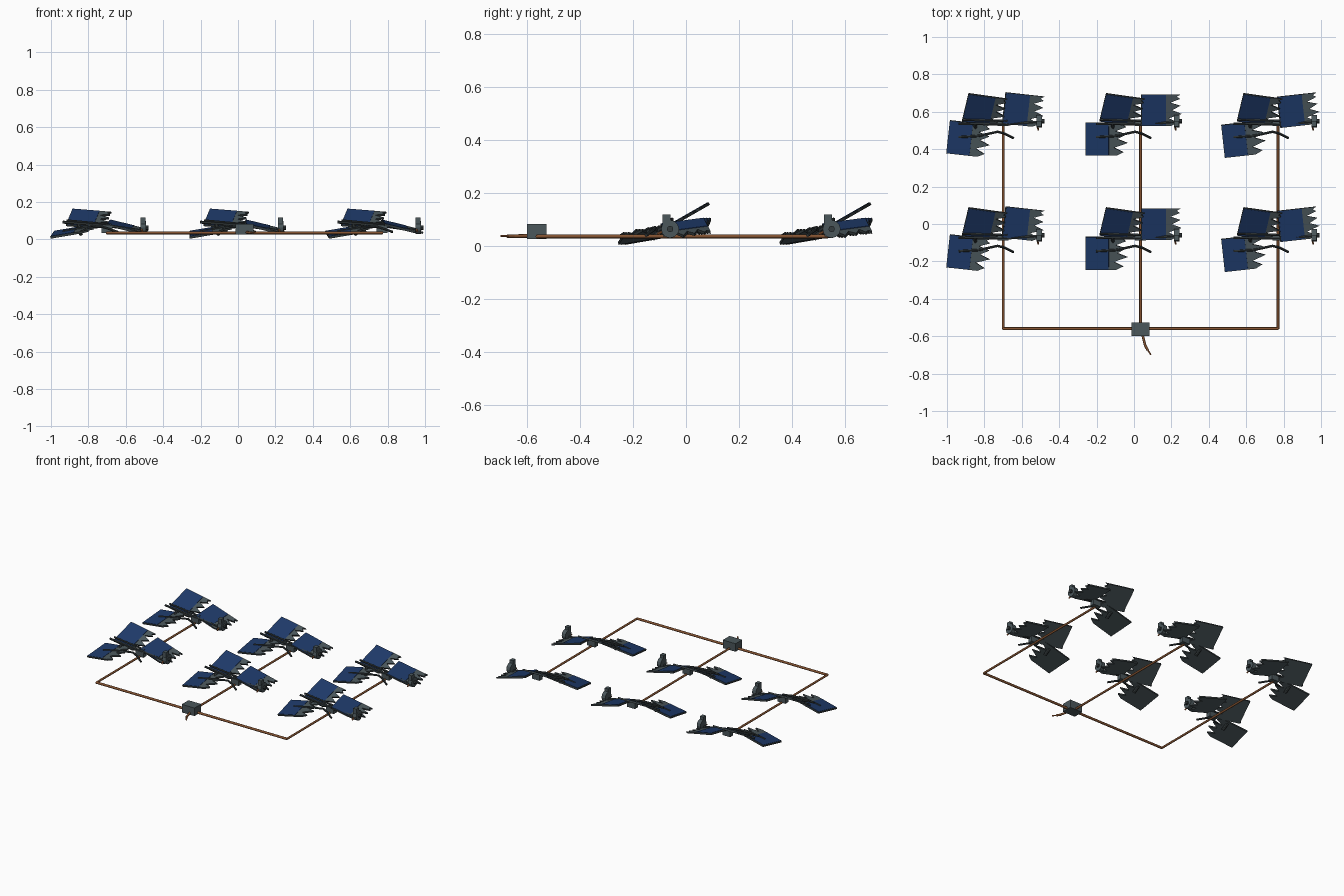
import bpy, bmesh, math
from mathutils import Vector, Matrix

if "Cube" in bpy.data.objects:
    bpy.data.objects.remove(bpy.data.objects["Cube"])


def material(name, rgb):
    m = bpy.data.materials.new(name)
    m.diffuse_color = (*rgb, 1)
    m.use_nodes = True
    m.node_tree.nodes["Principled BSDF"].inputs["Base Color"].default_value = m.diffuse_color
    return m


BLUE = material("cell blue", (0.013, 0.042, 0.142))
GREY = material("metal grey", (0.07, 0.095, 0.105))
DARK = material("dark frame", (0.036, 0.046, 0.049))
COPPER = material("copper pipe", (0.23, 0.085, 0.03))
WIRE = material("bare copper wire", (0.45, 0.15, 0.05))


def finish(name, bm, mats):
    bmesh.ops.recalc_face_normals(bm, faces=bm.faces)
    me = bpy.data.meshes.new(name)
    bm.to_mesh(me)
    bm.free()
    for m in mats:
        me.materials.append(m)
    ob = bpy.data.objects.new(name, me)
    bpy.context.collection.objects.link(ob)
    return ob


def box(name, centre, size, mat):
    bm = bmesh.new()
    bmesh.ops.create_cube(bm, size=1)
    bmesh.ops.scale(bm, vec=size, verts=bm.verts)
    bmesh.ops.translate(bm, vec=centre, verts=bm.verts)
    return finish(name, bm, [mat])


def rods(name, points, radius, mat, sides=8, overlap=0.6, smooth=False):
    # chain of cylinders following a path
    bm = bmesh.new()
    pts = [Vector(p) for p in points]
    for a, b in zip(pts, pts[1:]):
        d = b - a
        mx = Matrix.Translation((a + b) / 2) @ d.to_track_quat('Z', 'Y').to_matrix().to_4x4()
        bmesh.ops.create_cone(bm, cap_ends=True, segments=sides, radius1=radius,
                              radius2=radius, depth=d.length + radius * overlap, matrix=mx)
    if smooth:
        for f in bm.faces:
            f.smooth = len(f.verts) == 4
        for e in bm.edges:
            e.smooth = all(len(f.verts) == 4 for f in e.link_faces)
    return finish(name, bm, [mat])


# torn edge: (position across, reach along)
TEETH = [(0, .74), (.10, .90), (.24, .68), (.38, 1.0), (.50, .76),
         (.64, .97), (.74, .72), (.86, .96), (.93, .88), (1, .97)]


def panel(name, hub, origin, along, across, blue, total, yaw=0):
    o, u, v = Vector(origin), Vector(along), Vector(across)
    n = u.cross(v).normalized()
    mid = o + u * total / 2 + v / 2
    turn = Matrix.Rotation(yaw, 3, 'Z')

    def place(s, t, h):
        return Vector(hub) + mid + turn @ (o + u * s + v * t + n * h - mid)

    # grey slab with jagged end and dark rim
    outline = [(0, 1), (0, 0)] + [(r * total, t) for t, r in TEETH]
    bm = bmesh.new()
    top = [bm.verts.new(place(s, t, 0)) for s, t in outline]
    low = [bm.verts.new(place(s, t, -.011)) for s, t in outline]
    bm.faces.new(top)
    bm.faces.new(low[::-1])
    for i in range(len(top)):
        j = (i + 1) % len(top)
        bm.faces.new((top[i], low[i], low[j], top[j])).material_index = 1
    bm.normal_update()
    bmesh.ops.triangulate(bm, faces=[f for f in bm.faces if len(f.verts) > 4])
    finish(name, bm, [GREY, DARK])

    # blue cell plate
    bm = bmesh.new()
    q = [(.003, .015), (blue, .015), (blue, .985), (.003, .985)]
    a = [bm.verts.new(place(s, t, .002)) for s, t in q]
    b = [bm.verts.new(place(s, t, -.001)) for s, t in q]
    bm.faces.new(a)
    bm.faces.new(b[::-1])
    for i in range(4):
        bm.faces.new((a[i], b[i], b[(i + 1) % 4], a[(i + 1) % 4]))
    finish(name + "_cells", bm, [BLUE])


def unit(x, y, yaw):
    hub = (x, y, 0)

    def at(*p):
        return Vector(hub) + Vector(p)

    # three torn panels
    panel("back_panel", hub, (-.22, .003, .08), (1, -.14, -.08), (.035, .147, .084), .145, .215)
    panel("right_panel", hub, (.005, -.02, .083), (1, 0, -.24), (0, .167, .022), .13, .215, yaw)
    panel("left_panel", hub, (-.295, -.18, .014), (1, 0, .17), (0, .177, .03), .125, .225, yaw)
    # central hub and collapsed spars
    box("hub_box", at(0, -.005, .054), (.06, .034, .038), GREY)
    rods("front_spar", [at(-.235, -.008, .092), at(.01, -.012, .072), at(.19, 0, .045)], .008, DARK, 6)
    rods("rear_spar", [at(-.215, .012, .1), at(.02, .006, .078)], .007, DARK, 6)
    rods("left_panel_brace", [at(-.15, -.01, .075), at(-.14, -.06, .028)], .01, DARK, 8)
    # loose cable
    rods("loose_cable", [at(-.235, -.08, .042), at(-.13, -.074, .062), at(-.03, -.052, .068),
                         at(.005, -.06, .058), at(.055, -.085, .04)], .0065, DARK, 8)
    # motor drum with its control box
    rods("motor_drum", [at(.18, .005, .063), at(.208, .005, .063)], .034, GREY, 12, 0)
    box("motor_box", at(.193, -.008, .098), (.026, .03, .038), GREY)
    rods("motor_shaft", [at(.2, .005, .063), at(.222, .005, .063)], .012, DARK, 8, 0)
    # bare wire end
    rods("wire_end", [at(.185, -.026, .052), at(.188, -.042, .044)], .0045, WIRE, 8)


COLUMNS = [(-.70, -.11), (.035, 0), (.77, .11)]
for cx, yaw in COLUMNS:
    for cy in (.545, -.065):
        unit(cx, cy, yaw)
    rods("branch_pipe", [(cx, -.56, .035), (cx, .535, .035)], .007, COPPER, 16, smooth=True)

# main feed and junction box
rods("main_pipe", [(-.70, -.56, .035), (.77, -.56, .035)], .008, COPPER, 16, smooth=True)
box("junction_box", (.035, -.563, .054), (.098, .074, .056), GREY)
rods("cut_cable", [(.045, -.59, .037), (.06, -.65, .036), (.073, -.673, .036)], .007, COPPER, 12, smooth=True)
rods("cut_cable_core", [(.072, -.672, .036), (.09, -.698, .037)], .004, WIRE, 8)
